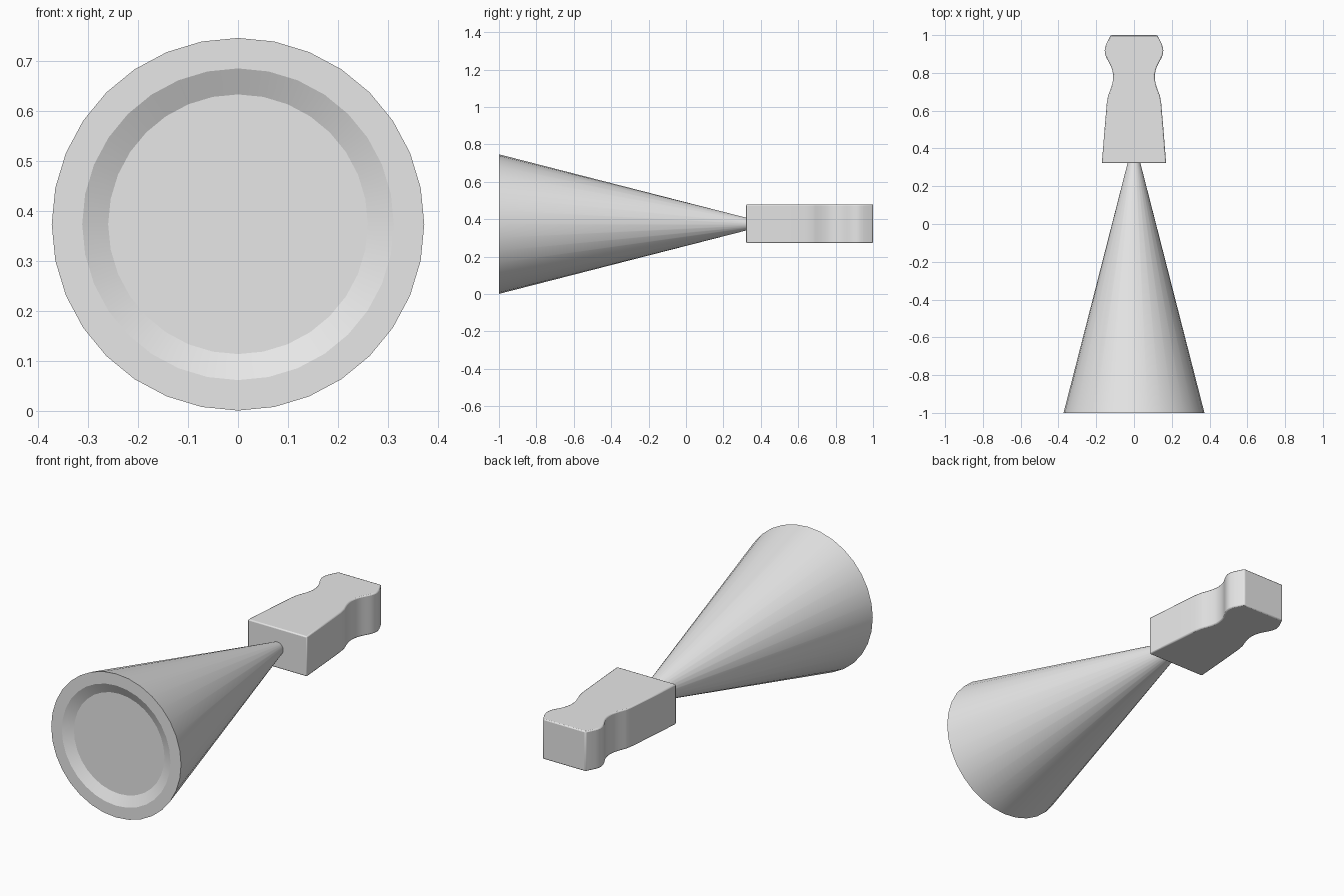
import bpy, bmesh, math

cube = bpy.data.objects.get("Cube")
if cube:
    bpy.data.objects.remove(cube, do_unlink=True)

# Single grey finish
grey = bpy.data.materials.new("light_grey")
grey.use_nodes = True
colour = (0.8, 0.8, 0.8, 1)
grey.diffuse_color = colour
grey.node_tree.nodes["Principled BSDF"].inputs["Base Color"].default_value = colour

AXIS_Z = 0.374


def make_object(name, bm, angle):
    bmesh.ops.recalc_face_normals(bm, faces=bm.faces)
    mesh = bpy.data.meshes.new(name)
    bm.to_mesh(mesh)
    bm.free()
    obj = bpy.data.objects.new(name, mesh)
    bpy.context.collection.objects.link(obj)
    mesh.materials.append(grey)
    bpy.ops.object.select_all(action="DESELECT")
    obj.select_set(True)
    bpy.context.view_layer.objects.active = obj
    bpy.ops.object.shade_smooth_by_angle(angle=math.radians(angle))
    return obj


def lathe_y(name, profile, sides, angle):
    """Turn (radius, y) points around the y axis and cap both ends."""
    bm = bmesh.new()
    rings = []
    for r, y in profile:
        turns = [2 * math.pi * i / sides for i in range(sides)]
        rings.append([bm.verts.new((r * math.sin(t), y, AXIS_Z + r * math.cos(t))) for t in turns])
    for a, b in zip(rings, rings[1:]):
        for i in range(sides):
            j = (i + 1) % sides
            bm.faces.new((a[i], a[j], b[j], b[i]))
    bm.faces.new(rings[0])
    bm.faces.new(rings[-1])
    return make_object(name, bm, angle)


def smooth_curve(points, steps):
    """Catmull-Rom curve through the points."""
    pts = [points[0]] + points + [points[-1]]
    out = []
    for p, q, r, s in zip(pts, pts[1:], pts[2:], pts[3:]):
        for k in range(steps):
            t = k / steps
            out.append(tuple(
                0.5 * (2 * b + (c - a) * t + (2 * a - 5 * b + 4 * c - d) * t ** 2
                       + (3 * b - a - 3 * c + d) * t ** 3)
                for a, b, c, d in zip(p, q, r, s)))
    return out + [points[-1]]


# Cone with a shallow dished front face
lathe_y("cone", [(0.26, -0.975), (0.312, -1), (0.373, -1), (0.032, 0.33)], 32, 20)

# Contoured handle: mirrored outline, extruded upwards
side = [(0.17, 0.322), (0.156, 0.5), (0.144, 0.64)]
side += smooth_curve([(0.137, 0.68), (0.117, 0.735), (0.11, 0.78), (0.12, 0.83),
                      (0.148, 0.885), (0.155, 0.92), (0.148, 0.95)], 4)
side.append((0.123, 1))
outline = side + [(-x, y) for x, y in reversed(side)]
bm = bmesh.new()
base = bm.faces.new([bm.verts.new((x, y, 0.272)) for x, y in outline])
extruded = bmesh.ops.extrude_face_region(bm, geom=[base])["geom"]
top_verts = [v for v in extruded if isinstance(v, bmesh.types.BMVert)]
bmesh.ops.translate(bm, verts=top_verts, vec=(0, 0, 0.208))
handle = make_object("handle", bm, 40)
bevel = handle.modifiers.new("soft_edges", "BEVEL")
bevel.width = 0.006
bevel.segments = 2
bevel.limit_method = "ANGLE"
bevel.angle_limit = math.radians(60)
